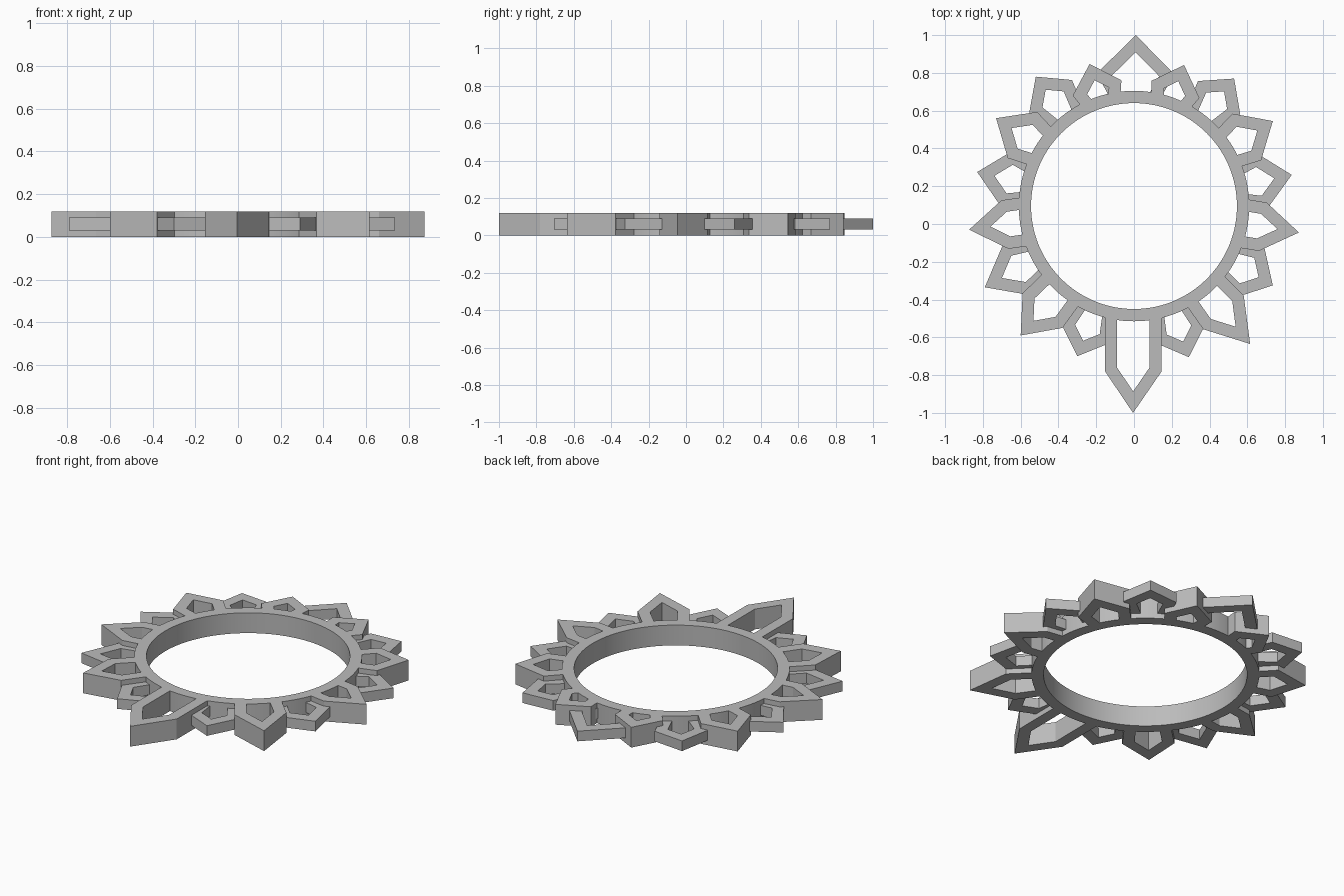
import bpy
import bmesh
import math
from mathutils import Vector

cube = bpy.data.objects.get("Cube")
if cube:
    bpy.data.objects.remove(cube, do_unlink=True)

CENTRE = Vector((0.0, 0.095))
WALL = 0.064

# Single plain grey
grey = bpy.data.materials.new("plain grey")
grey.use_nodes = True
grey.diffuse_color = (0.5, 0.5, 0.5, 1)
grey.node_tree.nodes["Principled BSDF"].inputs["Base Color"].default_value = (0.5, 0.5, 0.5, 1)


def extrude_band(name, outer, inner, z0, z1, closed):
    """Solid band between two matching outlines, from z0 to z1."""
    bm = bmesh.new()
    rows = [[bm.verts.new((p.x, p.y, z)) for p in line]
            for line, z in ((outer, z0), (outer, z1), (inner, z1), (inner, z0))]
    n = len(outer)
    for i in range(n if closed else n - 1):
        j = (i + 1) % n
        for a, b in zip(rows, rows[1:] + rows[:1]):
            bm.faces.new((a[i], a[j], b[j], b[i]))
    if not closed:
        bm.faces.new([r[0] for r in rows])
        bm.faces.new([r[-1] for r in rows])
    bmesh.ops.recalc_face_normals(bm, faces=bm.faces)
    mesh = bpy.data.meshes.new(name)
    bm.to_mesh(mesh)
    bm.free()
    mesh.materials.append(grey)
    obj = bpy.data.objects.new(name, mesh)
    bpy.context.collection.objects.link(obj)
    return obj


def inset(path, width):
    """Mitred offset of an open path towards its right-hand side."""
    dirs = [(b - a).normalized() for a, b in zip(path, path[1:])]
    norms = [Vector((d.y, -d.x)) for d in dirs]
    norms = [norms[0]] + norms + [norms[-1]]
    return [p + (m + n) * (width / (1 + m.dot(n)))
            for p, m, n in zip(path, norms, norms[1:])]


def petal(name, tip, shoulder_r, half, base_half, thick):
    """Hollow pointed petal growing out of the ring towards its tip."""
    arm = Vector(tip) - CENTRE
    u = arm.normalized()
    v = Vector((-u.y, u.x))
    base_r = 0.565
    outer = [CENTRE + u * r + v * s for r, s in (
        (base_r, base_half), (shoulder_r, half), (arm.length, 0),
        (shoulder_r, -half), (base_r, -base_half))]
    z0, z1 = (0.0, 0.12) if thick else (0.03, 0.09)
    extrude_band(name, outer, inset(outer, WALL), z0, z1, False)


# Central ring
def circle(r, n=128):
    return [CENTRE + Vector((math.cos(t), math.sin(t))) * r
            for t in (2 * math.pi * i / n for i in range(n))]


ring = extrude_band("ring", circle(0.61), circle(0.545), 0.0, 0.12, True)
bpy.context.view_layer.objects.active = ring
ring.select_set(True)
bpy.ops.object.shade_smooth_by_angle(angle=math.radians(30))

# Petals on the centre line
petal("front_petal", (-0.005, -1.0), 0.875, 0.15, 0.15, True)
petal("back_petal", (0.01, 1.0), 0.70, 0.205, 0.13, False)

# Side petals: name, right tip, left tip, shoulder radius, half width, base half width, thick
SIDES = [
    ("front_inner_petal", (-0.30, -0.70), (0.29, -0.705), 0.72, 0.14, 0.105, False),
    ("front_corner_petal", (-0.60, -0.59), (0.615, -0.635), 0.735, 0.14, 0.125, True),
    ("front_side_petal", (-0.79, -0.335), (0.735, -0.325), 0.71, 0.15, 0.11, False),
    ("side_petal", (-0.873, -0.03), (0.873, -0.045), 0.69, 0.13, 0.13, True),
    ("middle_petal", (-0.83, 0.275), (0.835, 0.26), 0.69, 0.15, 0.11, False),
    ("back_side_petal", (-0.73, 0.56), (0.735, 0.545), 0.70, 0.145, 0.11, True),
    ("back_corner_petal", (-0.52, 0.78), (0.53, 0.77), 0.73, 0.142, 0.10, False),
    ("back_inner_petal", (-0.235, 0.847), (0.265, 0.842), 0.655, 0.135, 0.10, True),
]
for name, right_tip, left_tip, shoulder, half, base, thick in SIDES:
    petal("right_" + name, right_tip, shoulder, half, base, thick)
    petal("left_" + name, left_tip, shoulder, half, base, thick)
